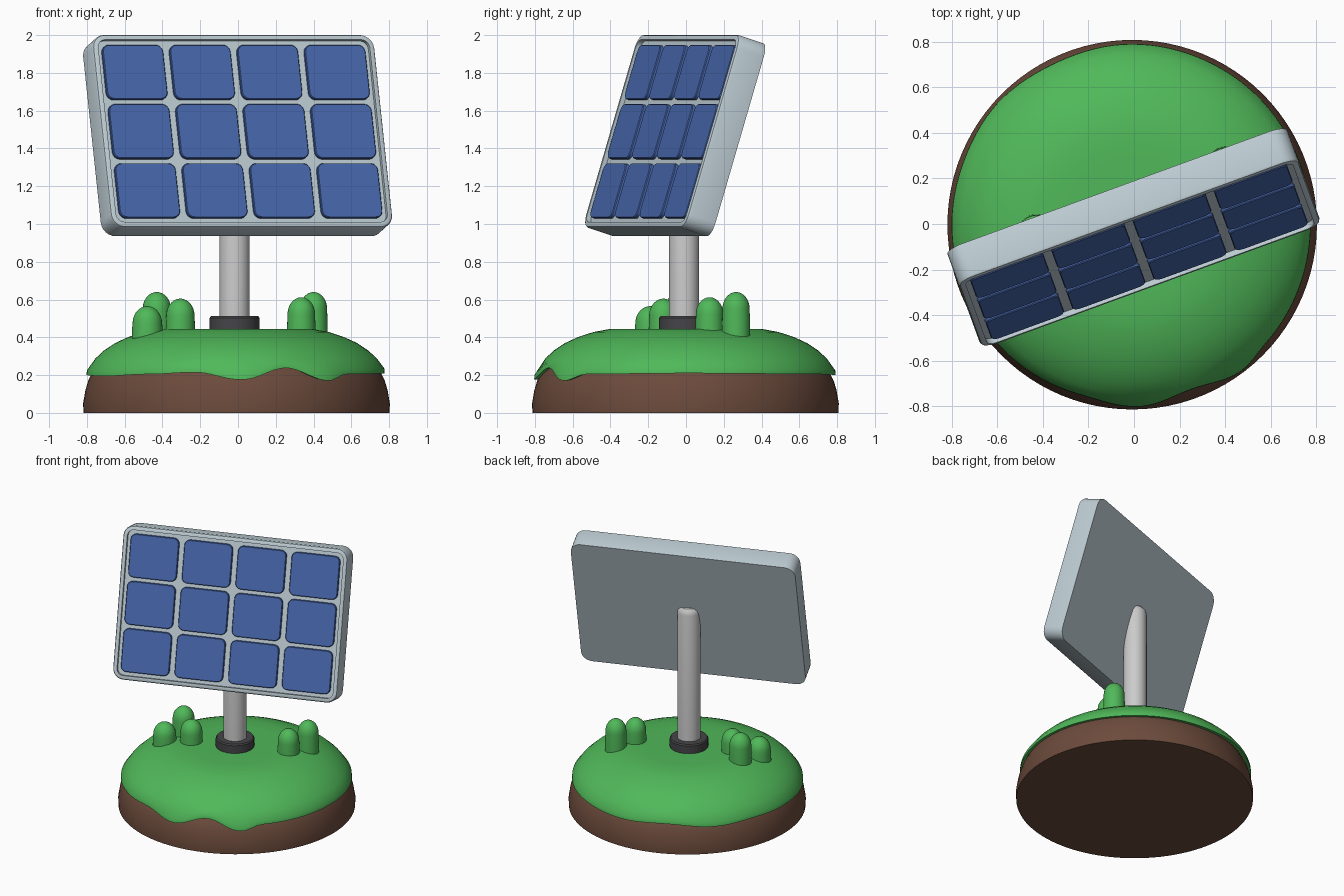
import bpy, bmesh, math
from mathutils import Matrix

if "Cube" in bpy.data.objects:
    bpy.data.objects.remove(bpy.data.objects["Cube"])


def material(name, color):
    m = bpy.data.materials.new(name)
    m.diffuse_color = (*color, 1)
    m.use_nodes = True
    m.node_tree.nodes["Principled BSDF"].inputs["Base Color"].default_value = m.diffuse_color
    return m


GREEN = material("grass_green", (0.08, 0.48, 0.10))
BROWN = material("soil_brown", (0.15, 0.07, 0.045))
DARK = material("dark_grey", (0.06, 0.06, 0.065))
FRAME = material("pale_metal", (0.52, 0.62, 0.67))
BLUE = material("cell_blue", (0.065, 0.14, 0.43))


def loft(name, rings, mat=None, matrix=Matrix(), angle=35):
    """Join rings of equal point count with quads and cap both ends."""
    bm = bmesh.new()
    loops = [[bm.verts.new(p) for p in ring] for ring in rings]
    n = len(loops[0])
    for a, b in zip(loops, loops[1:]):
        for i in range(n):
            j = (i + 1) % n
            bm.faces.new((a[i], a[j], b[j], b[i]))
    bm.faces.new(loops[0])
    bm.faces.new(loops[-1])
    bmesh.ops.recalc_face_normals(bm, faces=bm.faces)
    me = bpy.data.meshes.new(name)
    bm.to_mesh(me)
    bm.free()
    ob = bpy.data.objects.new(name, me)
    ob.matrix_world = matrix
    bpy.context.collection.objects.link(ob)
    if mat:
        me.materials.append(mat)
    bpy.ops.object.select_all(action='DESELECT')
    ob.select_set(True)
    bpy.context.view_layer.objects.active = ob
    bpy.ops.object.shade_smooth_by_angle(angle=math.radians(angle))
    return ob


def circle(r, z, n):
    return [(r * math.cos(k * math.tau / n), r * math.sin(k * math.tau / n), z) for k in range(n)]


def lathe(name, profile, x, y, mat=None, n=48):
    return loft(name, [circle(r, z, n) for r, z in profile], mat, Matrix.Translation((x, y, 0)))


def rounded_rect(w, h, r, y, seg=6):
    pts = []
    for q, (sx, sz) in enumerate([(1, 1), (-1, 1), (-1, -1), (1, -1)]):
        for k in range(seg + 1):
            a = (q + k / seg) * math.pi / 2
            pts.append((sx * (w / 2 - r) + r * math.cos(a), y, sz * (h / 2 - r) + r * math.sin(a)))
    return pts


# soil base
lathe("soil_base", [(0.81, 0), (0.812, 0.05), (0.80, 0.12), (0.785, 0.17), (0.765, 0.21),
                    (0.72, 0.27), (0.5, 0.37), (0.1, 0.38)], -0.008, -0.003, BROWN, 96)

# grass cap with a wavy hanging edge
EDGE = [(-180, .20), (-150, .195), (-125, .205), (-106, .215), (-88, .175), (-70, .238), (-53, .17),
        (-42, .205), (0, .21), (60, .205), (90, .20), (115, .215), (140, .195), (160, .205), (180, .20)]


def edge_height(deg):
    for (a, za), (b, zb) in zip(EDGE, EDGE[1:]):
        if a <= deg <= b:
            t = (1 - math.cos(math.pi * (deg - a) / (b - a))) / 2
            return za + (zb - za) * t


N = 120
lip, edge, upper = [], [], []
for k in range(N):
    d = -180 + 360 * k / N
    c, s, z = math.cos(math.radians(d)), math.sin(math.radians(d)), edge_height(d)
    r = 0.787 + (0.21 - z) * 0.5
    for ring, rr, zz in ((lip, 0.72, z + 0.01), (edge, r, z), (upper, r - 0.002, z + 0.025)):
        ring.append((rr * c, rr * s, zz))
dome = [[(-x, -y, z) for x, y, z in circle(r, z, N)] for r, z in
        [(0.745, 0.288), (0.70, 0.33), (0.64, 0.37), (0.57, 0.402), (0.49, 0.428), (0.41, 0.443),
         (0.30, 0.445), (0.1, 0.445)]]
loft("grass_cap", [lip, edge, upper] + dome, GREEN, Matrix.Translation((-0.01, 0, 0)), 50)

# bushes: tapered capsules
for i, (x, y, top, r) in enumerate([(-0.48, -0.19, 0.565, 0.078), (-0.43, -0.035, 0.64, 0.075),
                                    (-0.305, -0.12, 0.605, 0.075), (0.335, 0.125, 0.612, 0.073),
                                    (0.40, 0.265, 0.64, 0.072)]):
    prof = [(r * 1.05, 0.38), (r * 1.03, 0.45)]
    prof += [(r * math.cos(a), top - 0.09 + 0.09 * math.sin(a))
             for a in [k * math.pi / 14 for k in range(7)]] + [(0.004, top)]
    lathe(f"bush_{i + 1}", prof, x, y, GREEN, 32)

# collar and pole
lathe("pole_collar", [(0.132, 0.40), (0.132, 0.503), (0.125, 0.512), (0.05, 0.512)], -0.018, -0.01, DARK)
lathe("pole", [(0.08, 0.42), (0.08, 1.46), (0.075, 1.485), (0.06, 1.503), (0.03, 1.51)], -0.018, -0.01)

# panel frame: shallow tray, turned and tilted back
PLACE = Matrix.Translation((0, -0.06, 1.47)) @ Matrix.Rotation(0.35, 4, 'Z') @ Matrix.Rotation(-0.3, 4, 'X')
W, H, T, R = 1.59, 1.07, 0.16, 0.075
F = -T / 2
loft("panel_frame", [rounded_rect(W, H, R, T / 2), rounded_rect(W, H, R, F + 0.015),
                     rounded_rect(W - 0.01, H - 0.01, R - 0.005, F + 0.004),
                     rounded_rect(W - 0.03, H - 0.03, R - 0.015, F),
                     rounded_rect(W - 0.06, H - 0.06, R - 0.03, F),
                     rounded_rect(W - 0.06, H - 0.06, R - 0.03, F + 0.025)], FRAME, PLACE)

# 4 x 3 raised solar cells
for row in range(3):
    for col in range(4):
        m = PLACE @ Matrix.Translation(((col - 1.5) * 0.38, 0, (row - 1) * 0.328))
        loft(f"solar_cell_{row + 1}_{col + 1}",
             [rounded_rect(0.342, 0.302, 0.04, F + 0.035), rounded_rect(0.342, 0.302, 0.04, F + 0.01),
              rounded_rect(0.334, 0.294, 0.036, F + 0.005)], BLUE, m)
